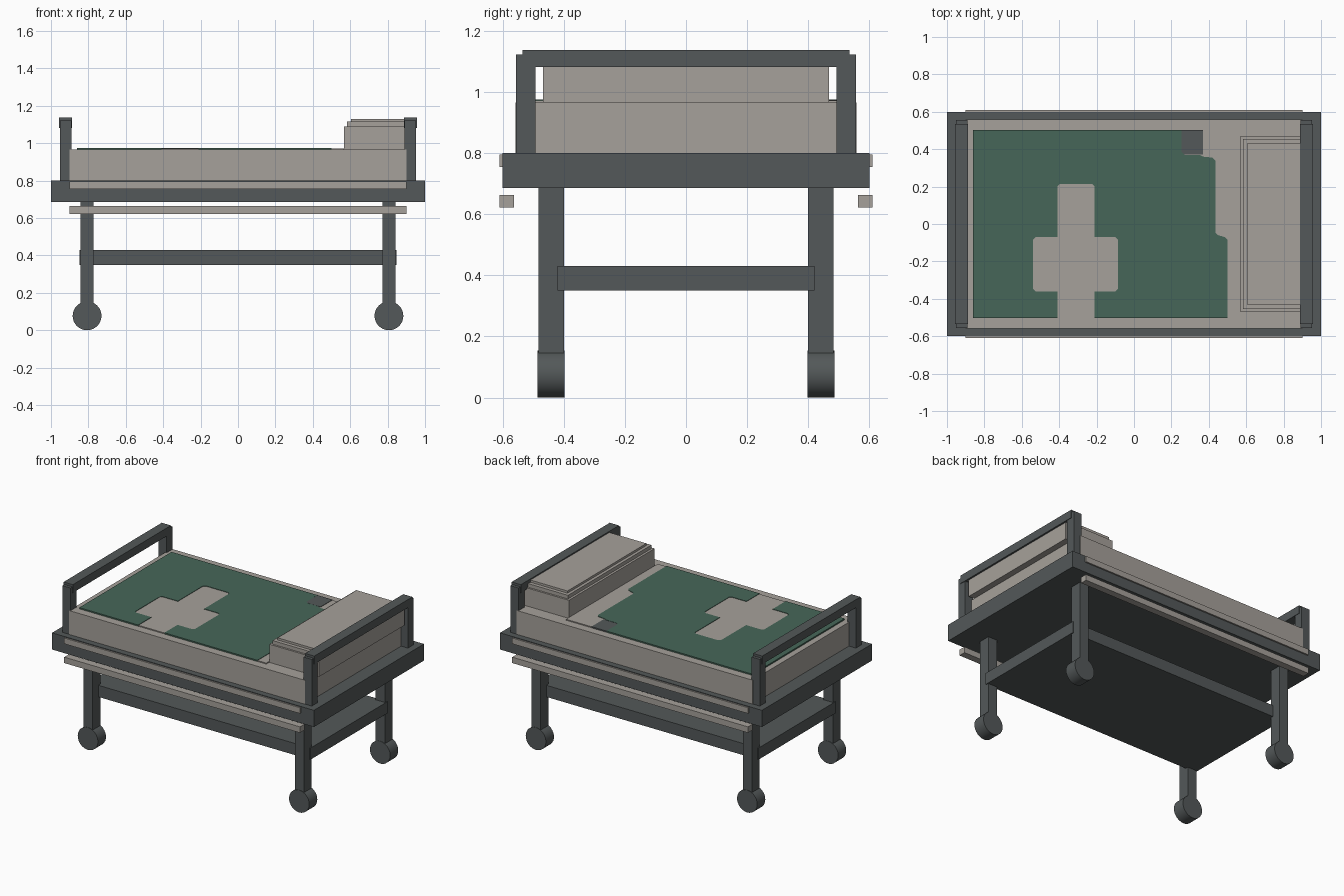
import bpy, bmesh, math

if "Cube" in bpy.data.objects:
    bpy.data.objects.remove(bpy.data.objects["Cube"])


def material(name, rgb):
    m = bpy.data.materials.new(name)
    m.diffuse_color = (*rgb, 1.0)
    m.use_nodes = True
    m.node_tree.nodes["Principled BSDF"].inputs["Base Color"].default_value = m.diffuse_color
    return m


METAL = material("dark grey metal", (0.087, 0.098, 0.100))
LINEN = material("warm grey linen", (0.381, 0.356, 0.325))
GREEN = material("blanket green", (0.062, 0.134, 0.099))


def finish(name, bm, mat):
    bmesh.ops.recalc_face_normals(bm, faces=bm.faces)
    me = bpy.data.meshes.new(name)
    bm.to_mesh(me)
    bm.free()
    me.materials.append(mat)
    ob = bpy.data.objects.new(name, me)
    bpy.context.collection.objects.link(ob)
    return ob


def box(name, x, y, z, mat):
    """Box from (min, max) ranges."""
    bm = bmesh.new()
    bmesh.ops.create_cube(bm, size=1)
    for v in bm.verts:
        for i, (lo, hi) in enumerate((x, y, z)):
            v.co[i] = lo if v.co[i] < 0 else hi
    return finish(name, bm, mat)


def span(a, b, s):
    """Range a..b mirrored to side s."""
    return tuple(sorted((a * s, b * s)))


def plate(name, pts, z0, z1, mat):
    """Flat outline extruded upwards."""
    bm = bmesh.new()
    face = bm.faces.new([bm.verts.new((px, py, z0)) for px, py in pts])
    ext = bmesh.ops.extrude_face_region(bm, geom=[face])
    for v in ext["geom"]:
        if isinstance(v, bmesh.types.BMVert):
            v.co.z = z1
    return finish(name, bm, mat)


# Bed frame and lower shelf
box("bed_frame", (-1, 1), (-0.6, 0.6), (0.685, 0.80), METAL)
box("lower_shelf", (-0.848, 0.848), (-0.42, 0.42), (0.35, 0.43), METAL)

# Legs and wheels
for sx, ex in ((-1, "foot"), (1, "head")):
    for sy, ey in ((-1, "front"), (1, "back")):
        box(f"{ex}_{ey}_leg", span(0.772, 0.842, sx), span(0.40, 0.483, sy),
            (0.077, 0.69), METAL)
        bpy.ops.mesh.primitive_cylinder_add(
            vertices=32, radius=0.077, depth=0.088,
            location=(0.807 * sx, 0.4415 * sy, 0.077),
            rotation=(math.pi / 2, 0, 0))
        wheel = bpy.context.object
        wheel.name = f"{ex}_{ey}_wheel"
        wheel.data.materials.append(METAL)
        bpy.ops.object.shade_smooth_by_angle(angle=math.radians(35))

# End hoops: two posts and a crossbar
for sx, ex in ((-1, "foot"), (1, "head")):
    for sy, ey in ((-1, "front"), (1, "back")):
        box(f"{ex}_{ey}_post", span(0.890, 0.953, sx), span(0.492, 0.556, sy),
            (0.79, 1.122), METAL)
    box(f"{ex}_crossbar", span(0.887, 0.957, sx), (-0.535, 0.535),
        (1.082, 1.138), METAL)

# Side rails
for sy, ey in ((-1, "front"), (1, "back")):
    box(f"{ey}_upper_rail", (-0.9, 0.9), span(0.562, 0.61, sy), (0.755, 0.795), LINEN)
    box(f"{ey}_lower_rail", (-0.9, 0.9), span(0.562, 0.61, sy), (0.622, 0.663), LINEN)

# Mattress and stepped pillow, which overhangs the mattress end
box("mattress", (-0.9, 0.902), (-0.558, 0.558), (0.79, 0.965), LINEN)
box("pillow_base", (0.567, 0.945), (-0.468, 0.468), (0.965, 1.09), LINEN)
box("pillow_middle", (0.583, 0.94), (-0.455, 0.455), (1.08, 1.115), LINEN)
box("pillow_top", (0.604, 0.93), (-0.43, 0.43), (1.10, 1.13), LINEN)

# Sheet, with the green blanket cut around a pale cross
box("sheet", (-0.855, 0.566), (-0.5, 0.5), (0.96, 0.972), LINEN)
c = 0.015  # corner cut
blanket = [
    (-0.86, -0.503), (-0.41, -0.503), (-0.41, -0.36), (-0.54 + c, -0.36),
    (-0.54, -0.36 + c), (-0.54, -0.07 - c), (-0.54 + c, -0.07), (-0.41, -0.07),
    (-0.41, 0.215 - c), (-0.41 + c, 0.215), (-0.21 - c, 0.215), (-0.21, 0.215 - c),
    (-0.21, -0.07), (-0.085 - c, -0.07), (-0.085, -0.07 - c), (-0.085, -0.36 + c),
    (-0.085 - c, -0.36), (-0.21, -0.36), (-0.21, -0.503), (0.5, -0.503),
    (0.5, -0.07 - c), (0.5 - c, -0.07), (0.45, -0.06), (0.435, -0.045),
    (0.435, 0.34), (0.42, 0.355), (0.37, 0.36), (0.35, 0.37),
    (0.27, 0.37), (0.255, 0.385), (0.255, 0.503), (-0.86, 0.503),
]
plate("green_blanket", blanket, 0.966, 0.975, GREEN)
box("blanket_fold_patch", (0.255, 0.37), (0.372, 0.503), (0.966, 0.9745), METAL)
